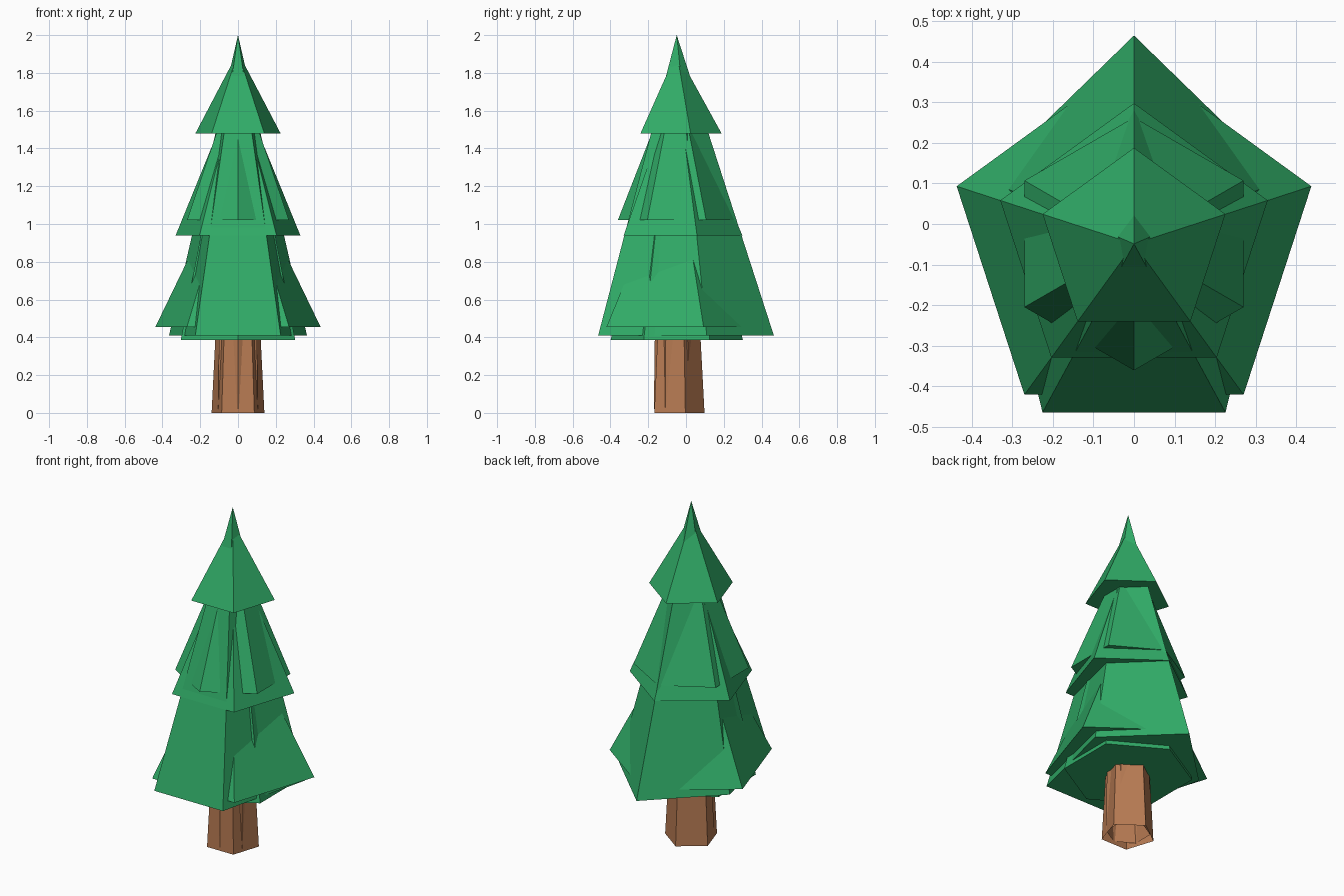
import bpy, bmesh, math

if "Cube" in bpy.data.objects:
    bpy.data.objects.remove(bpy.data.objects["Cube"])

CY = -0.049  # trunk axis sits slightly forward of centre


def material(name, color):
    m = bpy.data.materials.new(name)
    m.diffuse_color = (*color, 1)
    m.use_nodes = True
    m.node_tree.nodes["Principled BSDF"].inputs["Base Color"].default_value = m.diffuse_color
    return m


green = material("needle green", (0.030, 0.410, 0.136))
brown = material("bark brown", (0.470, 0.195, 0.085))


def cone(name, sides, rx, ry, z0, z1, mat, top=0.0, capped=True):
    """Faceted cone with one corner towards +y; top is the radius ratio at z1."""
    bm = bmesh.new()

    def ring(scale, z):
        return [bm.verts.new((rx * scale * math.sin(2 * math.pi * i / sides),
                              CY + ry * scale * math.cos(2 * math.pi * i / sides), z))
                for i in range(sides)]

    low = ring(1, z0)
    if top:
        high = ring(top, z1)
    else:
        tip = bm.verts.new((0, CY, z1))
    for i in range(sides):
        j = (i + 1) % sides
        if top:
            bm.faces.new((low[j], low[i], high[i], high[j]))
        else:
            bm.faces.new((low[j], low[i], tip))
    if capped:
        bm.faces.new(low)
    me = bpy.data.meshes.new(name)
    bm.to_mesh(me)
    bm.free()
    me.materials.append(mat)
    ob = bpy.data.objects.new(name, me)
    bpy.context.collection.objects.link(ob)
    return ob


# trunk: overlapping open-bottomed tubes make the bark ridges
cone("trunk_outer", 5, 0.147, 0.147, 0.0, 0.5, brown, top=0.82, capped=False)
cone("trunk_ridges", 6, 0.121, 0.121, 0.02, 0.5, brown, top=0.95, capped=False)

# foliage: tall core cones running to the tip
cone("foliage_core", 5, 0.384, 0.514, 0.41, 2.0, green)
cone("foliage_core_ridges", 6, 0.350, 0.350, 0.385, 1.97, green)

# foliage: flared branch tiers
for name, sides, r, z0, z1 in (("lower_tier", 5, 0.460, 0.455, 1.36),
                               ("middle_tier", 5, 0.347, 0.94, 1.75),
                               ("middle_tier_ridges", 6, 0.312, 1.02, 1.82),
                               ("top_tier", 5, 0.237, 1.48, 1.91)):
    cone(name, sides, r, r, z0, z1, green)
